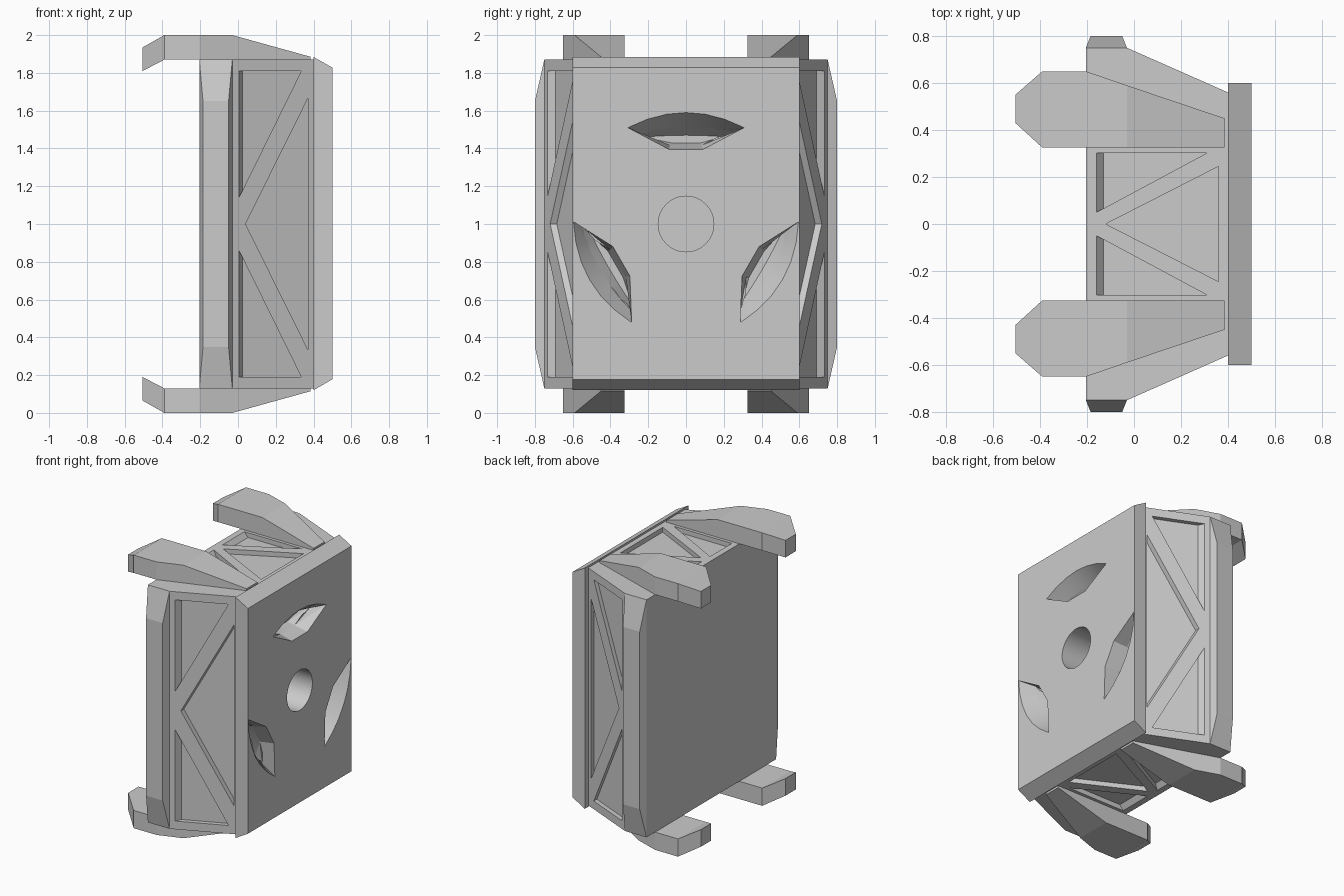
import bpy, bmesh, math
from mathutils import Matrix

if "Cube" in bpy.data.objects:
    bpy.data.objects.remove(bpy.data.objects["Cube"])

grey = bpy.data.materials.new("plain grey")
grey.use_nodes = True
grey.diffuse_color = (0.6, 0.6, 0.6, 1)
grey.node_tree.nodes["Principled BSDF"].inputs["Base Color"].default_value = (0.6, 0.6, 0.6, 1)


def loft(name, rings):
    """Closed solid through rings that share a point count."""
    bm = bmesh.new()
    loops = [[bm.verts.new(p) for p in ring] for ring in rings]
    n = len(loops[0])
    for a, b in zip(loops, loops[1:]):
        for i in range(n):
            j = (i + 1) % n
            bm.faces.new((a[i], a[j], b[j], b[i]))
    bm.faces.new(loops[0])
    bm.faces.new(loops[-1])
    bmesh.ops.recalc_face_normals(bm, faces=bm.faces)
    mesh = bpy.data.meshes.new(name)
    bm.to_mesh(mesh)
    bm.free()
    obj = bpy.data.objects.new(name, mesh)
    bpy.context.collection.objects.link(obj)
    mesh.materials.append(grey)
    return obj


def cut(cutter, *targets):
    """Subtract the cutter from each target, then discard it."""
    cutter.hide_render = True
    for target in targets:
        mod = target.modifiers.new("cut", 'BOOLEAN')
        mod.operation = 'DIFFERENCE'
        mod.solver = 'EXACT'
        mod.object = cutter
        with bpy.context.temp_override(object=target, active_object=target):
            bpy.ops.object.modifier_apply(modifier=mod.name)
    bpy.data.objects.remove(cutter)


def rect(x0, x1, z0, z1, y):
    return [(x0, y, z0), (x1, y, z0), (x1, y, z1), (x0, y, z1)]


# Main body, narrowing towards the plate
BACK, SHOULDER, FRONT = -0.205, -0.03, 0.4
LOW, HIGH = 0.13, 1.87
outline = [(BACK, -0.75), (SHOULDER, -0.75), (FRONT, -0.56),
           (FRONT, 0.56), (SHOULDER, 0.75), (BACK, 0.75)]
body = loft("body", [[(x, y, z) for x, y in outline] for z in (LOW, HIGH)])

# Face plate with bevelled top and bottom
profile = [(0.4, 0.12), (0.5, 0.178), (0.5, 1.828), (0.4, 1.884)]
plate = loft("face_plate", [[(x, y, z) for x, z in profile] for y in (-0.6, 0.6)])

# Side rails
for s, side in ((-1, "right"), (1, "left")):
    loft(side + "_rail", [rect(BACK, SHOULDER, LOW, HIGH, s * 0.75),
                          rect(-0.185, -0.05, 0.35, 1.65, s * 0.8)])

# Hooked arms: x, inner y, outer y, height of underside and top above the middle
sections = [(-0.505, 0.43, 0.55, 0.81, 0.935), (-0.39, 0.325, 0.65, 0.87, 1),
            (BACK, 0.325, 0.65, 0.87, 1), (SHOULDER, 0.325, 0.59, 0.87, 1),
            (0.385, 0.325, 0.45, 0.87, 0.885)]
for v, level in ((-1, "lower"), (1, "upper")):
    for s, side in ((-1, "right"), (1, "left")):
        loft(f"{level}_{side}_arm",
             [[(x, s * a, 1 + v * lo), (x, s * b, 1 + v * lo),
               (x, s * b, 1 + v * hi), (x, s * a, 1 + v * hi)]
              for x, a, b, lo, hi in sections])


def triangles(x0, x1, x_tip, x_base, top, low, half, taper):
    """Truss pattern as (u, v, shift u, shift v), v measured from the middle."""
    slope = (top - low) / (x1 - x0)
    for s in (-1, 1):
        yield [(x0, s * top, taper, 0), (x1, s * top, 0, 0),
               (x0, s * low, taper, s * taper * slope)]
    yield [(x_base, half, 0, 0), (x_tip, 0, 0, 0), (x_base, -half, 0, 0)]


# Truss recesses on the slanted sides
def side_y(x):
    return 0.75 - (x - SHOULDER) * 0.19 / 0.43


DEPTH = 0.035
for s in (-1, 1):
    for tri in triangles(0.005, 0.335, 0.04, 0.37, 0.81, 0.14, 0.665, 0.02):
        cut(loft("side_recess", [[(u + k * du, s * (side_y(u + k * du) - k * DEPTH), 1 + v + k * dv)
                                  for u, v, du, dv in tri] for k in (-1, 1)]), body)

# Truss recesses on the top and bottom
for s in (-1, 1):
    for tri in triangles(-0.16, 0.31, -0.12, 0.36, 0.302, 0.05, 0.245, 0.03):
        cut(loft("end_recess", [[(u + k * du, v + k * dv, 1 + s * (0.87 - k * DEPTH))
                                 for u, v, du, dv in tri] for k in (-1, 1)]), body)


# Three tapered slots around the centre of the plate
def slot_ring(x, half, tip, crown, flat, base):
    arc = [(half * t / 3, crown - (crown - tip) * (t / 3) ** 2) for t in range(-3, 4)]
    return [(x, y, z) for y, z in arc + [(flat, base), (-flat, base)]]


for i in range(3):
    spin = Matrix.Rotation(math.radians(120 * i), 4, 'X')
    mouth = slot_ring(0.5, 0.308, 0.51, 0.59, 0.09, 0.395)
    floor = slot_ring(0.34, 0.225, 0.46, 0.47, 0.08, 0.43)
    outer = [[2 * a - b for a, b in zip(p, q)] for p, q in zip(mouth, floor)]
    slot = loft("slot", [outer, mouth, floor])
    slot.data.transform(Matrix.Translation((0, 0, 1)) @ spin)
    cut(slot, plate, body)

# Round bore in the middle
circle = [(0.147 * math.cos(a), 0.147 * math.sin(a))
          for a in (math.tau * i / 48 for i in range(48))]
cut(loft("bore", [[(x, y, 1 + z) for y, z in circle] for x in (0.15, 0.6)]), plate, body)

# Smooth the bore while keeping every hard edge
for obj in (plate, body):
    bpy.ops.object.select_all(action='DESELECT')
    obj.select_set(True)
    bpy.context.view_layer.objects.active = obj
    bpy.ops.object.shade_smooth_by_angle(angle=math.radians(12))
